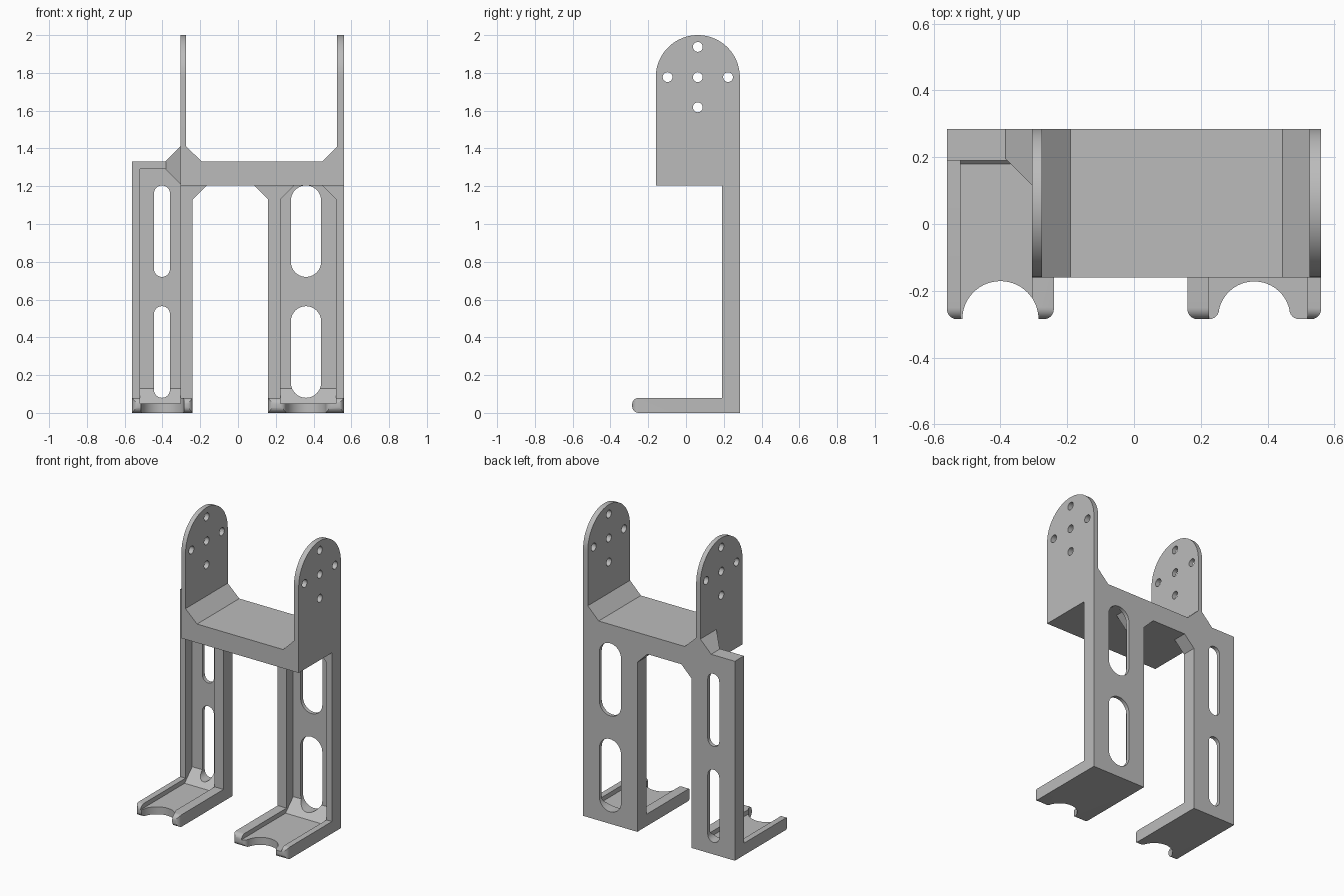
import bpy, bmesh
from math import cos, sin, radians

old = bpy.data.objects.get("Cube")
if old:
    bpy.data.objects.remove(old, do_unlink=True)

grey = bpy.data.materials.new("plain grey")
grey.use_nodes = True
COLOUR = (0.5, 0.5, 0.5, 1)
grey.diffuse_color = COLOUR
grey.node_tree.nodes["Principled BSDF"].inputs["Base Color"].default_value = COLOUR


def arc(cx, cy, r, start, end, n=12):
    angles = [radians(start + (end - start) * i / n) for i in range(n + 1)]
    return [(cx + r * cos(a), cy + r * sin(a)) for a in angles]


def to_object(name, bm):
    bmesh.ops.recalc_face_normals(bm, faces=bm.faces)
    mesh = bpy.data.meshes.new(name)
    bm.to_mesh(mesh)
    bm.free()
    mesh.materials.append(grey)
    obj = bpy.data.objects.new(name, mesh)
    bpy.context.collection.objects.link(obj)
    return obj


def prism(name, points, axis, lo, hi):
    """Extrude a 2D profile along an axis: x takes (y, z), y takes (x, z), z takes (x, y)."""
    place = {"x": lambda a, b, d: (d, a, b),
             "y": lambda a, b, d: (a, d, b),
             "z": lambda a, b, d: (a, b, d)}[axis]
    bm = bmesh.new()
    near = [bm.verts.new(place(a, b, lo)) for a, b in points]
    far = [bm.verts.new(place(a, b, hi)) for a, b in points]
    bm.faces.new(near)
    bm.faces.new(far)
    for i in range(len(near)):
        j = (i + 1) % len(near)
        bm.faces.new((near[i], near[j], far[j], far[i]))
    return to_object(name, bm)


def activate(obj):
    bpy.ops.object.select_all(action="DESELECT")
    obj.select_set(True)
    bpy.context.view_layer.objects.active = obj


def combine(obj, cutter, operation="DIFFERENCE"):
    mod = obj.modifiers.new("cut", "BOOLEAN")
    mod.operation, mod.object, mod.solver = operation, cutter, "EXACT"
    activate(obj)
    bpy.ops.object.modifier_apply(modifier=mod.name)
    bpy.data.objects.remove(cutter, do_unlink=True)


def rect(x0, y0, x1, y1):
    return [(x0, y0), (x1, y0), (x1, y1), (x0, y1)]


BACK, FRONT, LEG_Y, WEB_Y = 0.285, -0.285, 0.19, 0.26
DECK = 1.205    # underside of the bracket
TOE = 0.035


def leg(name, x0, x1, in0, in1, height, recess_top, slot_x, slot_r, toe_outline):
    # L-shaped leg and foot with a rounded toe
    side = [(BACK, 0), (BACK, height), (LEG_Y, height), (LEG_Y, 0.08)]
    side += arc(FRONT + TOE, 0.08 - TOE, TOE, 90, 180, 8)
    side += arc(FRONT + TOE, TOE, TOE, 180, 270, 8)
    obj = prism(name, side, "x", x0, x1)
    # foot plan with rounded corners and a scooped toe
    plan = [(x1, 0.5), (x0, 0.5)] + arc(x0 + 0.03, FRONT + 0.03, 0.03, 180, 270, 8)
    plan += toe_outline + arc(x1 - 0.03, FRONT + 0.03, 0.03, 270, 360, 8)
    combine(obj, prism("plan", plan, "z", -1, 3), "INTERSECT")
    # recess between the rails, with a sloped heel
    recess = [(-1, 0.05), (0.18, 0.05), (WEB_Y, 0.13), (WEB_Y, recess_top), (-1, recess_top)]
    combine(obj, prism("recess", recess, "x", in0, in1))
    # two long slots through the web
    for low, high in ((0.08, 0.565), (0.72, 1.204)):
        slot = arc(slot_x, high - slot_r, slot_r, 0, 180, 20)
        slot += arc(slot_x, low + slot_r, slot_r, 180, 360, 20)
        combine(obj, prism("slot", slot, "y", 0, 1))
    return obj


# Right leg: narrow slots, reaches above the deck beside the bracket
scoop = arc(-0.40, FRONT, 0.114, 180, 0, 28)
right_leg = leg("right_leg", -0.56, -0.24, -0.52, -0.305, 1.33, 1.29, -0.4025, 0.0425, scoop)
combine(right_leg, prism("notch", rect(-0.305, DECK, 0, 2), "y", -1, 1))

# Left leg: wide slots, scoop with rounded lips
scoop = arc(0.225, -0.255, 0.03, 270, 360, 6)
scoop += arc(0.36, -0.28, 0.108, 166, 14, 28)
scoop += arc(0.495, -0.255, 0.03, 180, 270, 6)
left_leg = leg("left_leg", 0.16, 0.56, 0.225, 0.52, DECK, DECK + 0.1, 0.36, 0.08, scoop)

# U-shaped bracket with round-topped ears
u_shape = [(-0.305, DECK), (0.56, DECK), (0.56, 2.1), (0.525, 2.1), (0.525, 1.41), (0.445, 1.33),
           (-0.19, 1.33), (-0.275, 1.41), (-0.275, 2.1), (-0.305, 2.1)]
bracket = prism("bracket", u_shape, "y", -0.16, BACK)
CY, CZ, R = 0.0625, 1.7775, 0.2225
ear = [(CY - R, 1), (CY + R, 1)] + arc(CY, CZ, R, 0, 180, 48)
combine(bracket, prism("ear", ear, "x", -1, 1), "INTERSECT")

# Mounting holes in both ears
for dy, dz in ((0, 0), (0.16, 0), (-0.16, 0), (0, 0.16), (0, -0.16)):
    hole = arc(CY + dy, CZ + dz, 0.026, 0, 345, 23)
    combine(bracket, prism("hole", hole, "x", -1, 1))

# Corner braces under the deck
braces = [("right_leg_brace", -0.24, 0.075, BACK), ("left_leg_brace", 0.16, -0.075, BACK),
          ("left_recess_inner_brace", 0.225, 0.075, WEB_Y),
          ("left_recess_outer_brace", 0.52, -0.075, WEB_Y)]
brace_objects = [prism(name, [(x, DECK), (x, DECK - 0.075), (x + w, DECK)], "y", LEG_Y, back)
                 for name, x, w, back in braces]

# Tapered gusset tying the bracket to the taller leg
bm = bmesh.new()
for x, y, z0, z1 in ((-0.305, 0.115, 1.21, 1.41), (-0.385, 0.195, 1.29, 1.33)):
    for yy in (y, BACK):
        for z in (z0, z1):
            bm.verts.new((x, yy, z))
bmesh.ops.convex_hull(bm, input=bm.verts)
gusset = to_object("side_gusset", bm)

for obj in [right_leg, left_leg, bracket, gusset] + brace_objects:
    activate(obj)
    bpy.ops.object.shade_smooth_by_angle(angle=radians(30))
